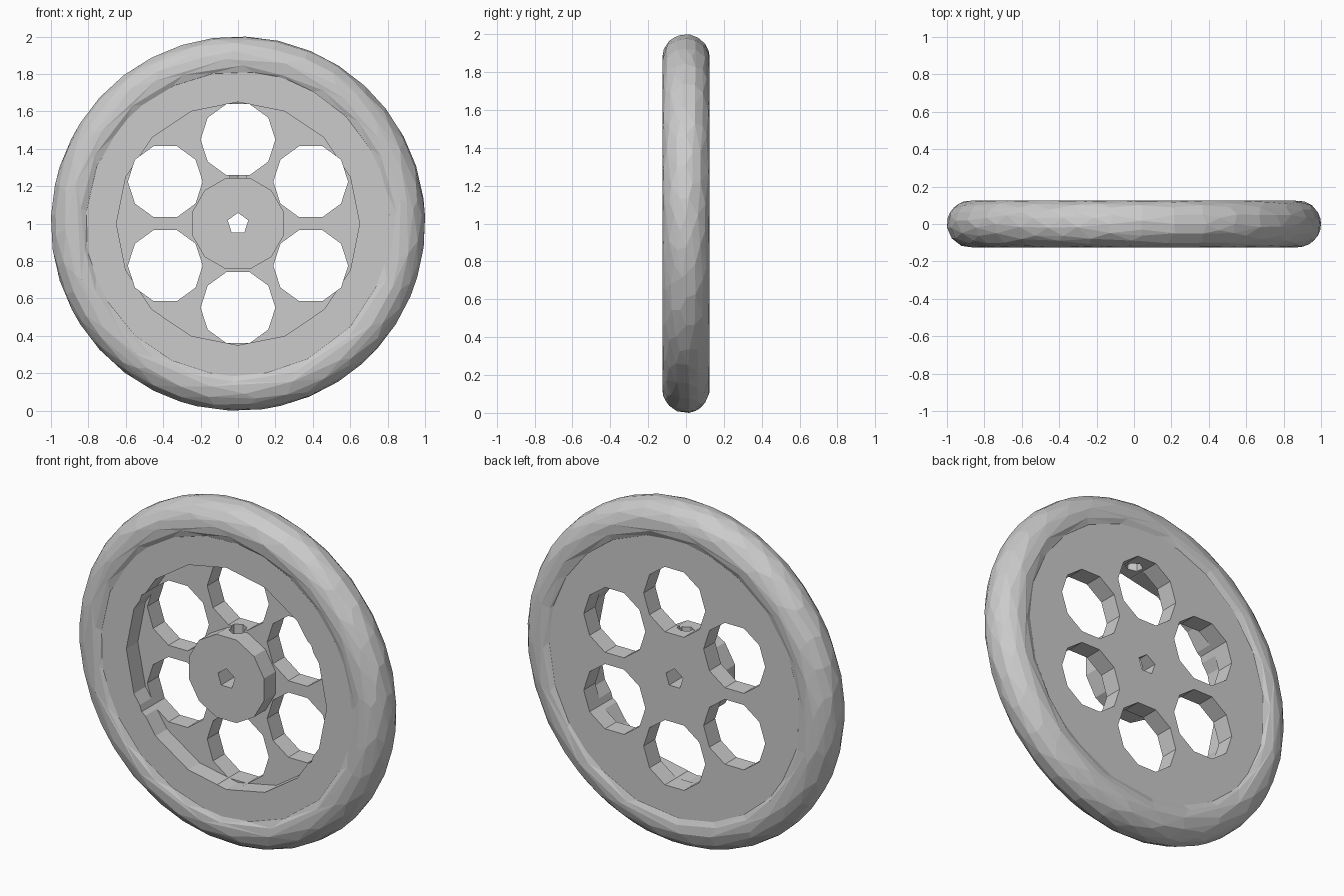
import bpy
from math import pi, radians, sin, cos

old = bpy.data.objects.get("Cube")
if old:
    bpy.data.objects.remove(old, do_unlink=True)

grey = bpy.data.materials.new("light grey")
grey.use_nodes = True
colour = (0.6, 0.6, 0.6, 1)
grey.diffuse_color = colour
grey.node_tree.nodes["Principled BSDF"].inputs["Base Color"].default_value = colour

AXLE = 1.0      # height of the wheel centre
HALF = 0.107    # half thickness of the disc


def prism(name, sides, radius, y0, y1, x=0, z=AXLE, spin=0):
    """Flat-sided cylinder lying along y; spin 0 puts a vertex at the top."""
    bpy.ops.mesh.primitive_cylinder_add(
        vertices=sides, radius=radius, depth=y1 - y0,
        location=(x, (y0 + y1) / 2, z), rotation=(pi / 2, spin, 0))
    ob = bpy.context.object
    ob.name = name
    bpy.ops.object.transform_apply(location=True, rotation=True, scale=True)
    return ob


def combine(target, other, operation):
    """Apply a boolean to the target and remove the helper."""
    mod = target.modifiers.new(operation, 'BOOLEAN')
    mod.operation, mod.object, mod.solver = operation, other, 'EXACT'
    bpy.context.view_layer.objects.active = target
    bpy.ops.object.modifier_apply(modifier=mod.name)
    bpy.data.objects.remove(other, do_unlink=True)


# Disc with a round recess in the front face
disc = prism("wheel_disc", 24, 0.84, -HALF, HALF)
combine(disc, prism("recess", 16, 0.65, -0.3, 0.0), 'DIFFERENCE')

# Hub standing in the recess, flush with the rim
combine(disc, prism("hub", 12, 0.252, -HALF, 0.05, spin=radians(15)), 'UNION')

# Six windows around the hub
for i in range(6):
    a = pi / 2 + i * pi / 3
    window = prism("window", 10, 0.2, -0.3, 0.3, 0.449 * cos(a),
                   AXLE + 0.449 * sin(a), spin=radians(18))
    combine(disc, window, 'DIFFERENCE')

# Axle bore
combine(disc, prism("axle_bore", 5, 0.058, -0.3, 0.3), 'DIFFERENCE')

# Blind screw hole running upwards through the hub into the rim
bpy.ops.mesh.primitive_cylinder_add(vertices=6, radius=0.048, depth=0.74,
                                    location=(0, 0, AXLE + 0.37))
combine(disc, bpy.context.object, 'DIFFERENCE')

# Round tyre with irregular facets
bpy.ops.mesh.primitive_torus_add(
    major_segments=72, minor_segments=24, major_radius=0.875,
    minor_radius=0.125, location=(0, 0, AXLE), rotation=(pi / 2, 0, 0))
tyre = bpy.context.object
tyre.name = "tyre"
facets = tyre.modifiers.new("facets", 'DECIMATE')
facets.ratio = 0.3
bpy.ops.object.modifier_apply(modifier=facets.name)

for ob in (disc, tyre):
    ob.data.materials.clear()
    ob.data.materials.append(grey)
    for face in ob.data.polygons:
        face.use_smooth = False
        face.material_index = 0
